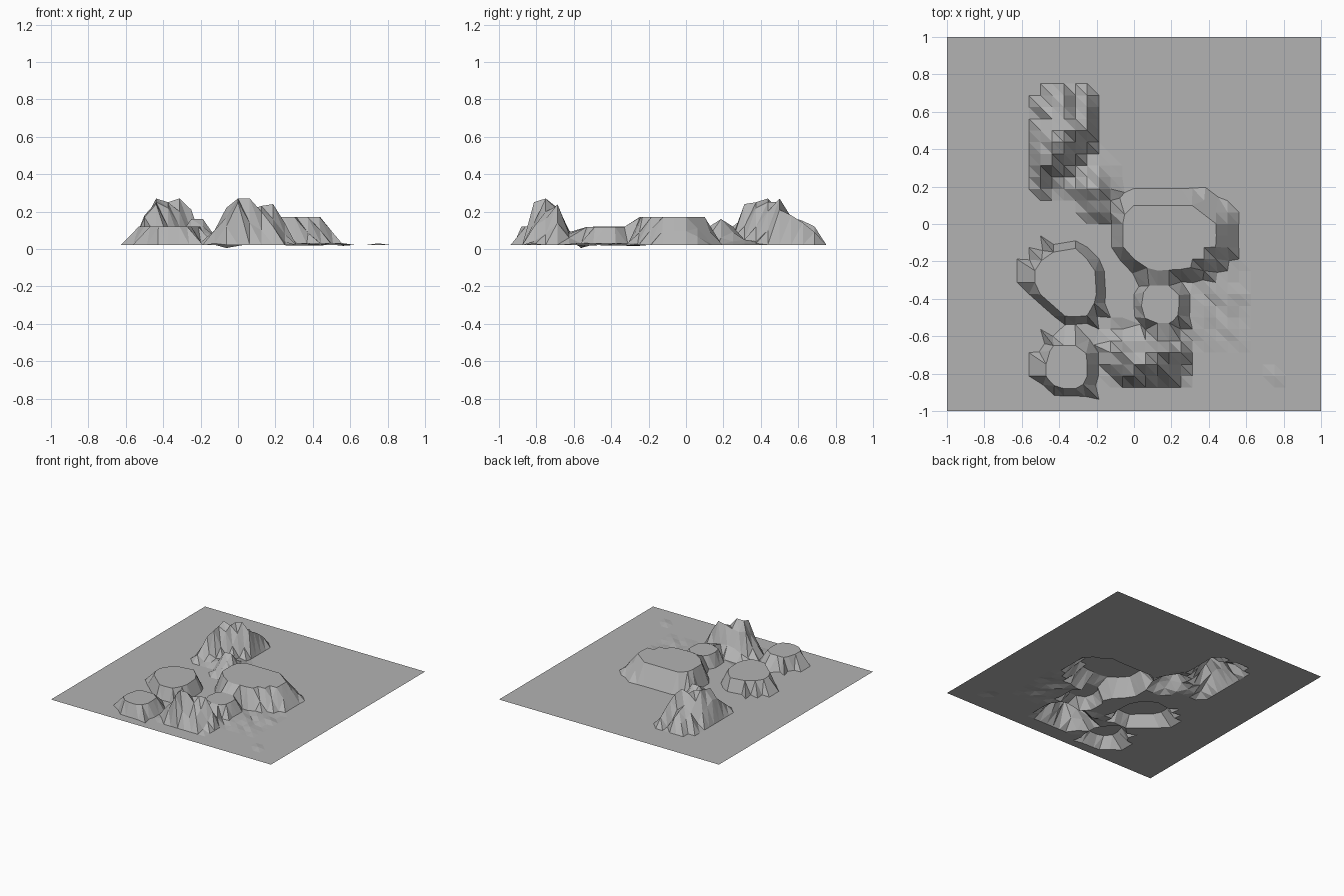
import bpy, bmesh, random
from mathutils import Vector

if "Cube" in bpy.data.objects:
    bpy.data.objects.remove(bpy.data.objects["Cube"])

random.seed(4)
N, S, BASE = 32, 0.0625, 0.022

# flat-topped mesas: rim outline, top height, foot width (basic, extra to +x, extra to +y)
MESAS = [
    ([(0, .1), (.31, .1), (.44, 0), (.44, -.12), (.36, -.2), (.29, -.24), (.1, -.25),
      (.02, -.21), (-.06, -.12), (-.06, .04)], .17, (.06, .06, .03)),
    ([(-.43, -.15), (-.31, -.13), (-.21, -.23), (-.2, -.4), (-.25, -.49), (-.36, -.5),
      (-.53, -.35), (-.53, -.22)], .12, (.04, .01, 0)),
    ([(.08, -.33), (.2, -.33), (.24, -.38), (.24, -.48), (.2, -.53), (.08, -.53),
      (.04, -.48), (.04, -.38)], .118, (.04, .02, 0)),
    ([(-.43, -.65), (-.29, -.65), (-.25, -.7), (-.25, -.83), (-.29, -.88), (-.41, -.88),
      (-.47, -.82), (-.47, -.71)], .12, (.04, .02, .01)),
]

# craggy peaks: first x, first y, height columns in hundredths (south to north)
PEAKS = [
    (-.5, .125, [[2, 7, 12, 17, 18, 15, 13, 6, 10, 2],
                 [2, 3, 7, 24, 25, 27, 20, 13, 10, 9],
                 [2, 4, 5, 12, 22, 25, 25, 17, 15, 12],
                 [2, 7, 6, 5, 12, 20, 27, 12, 6, 3],
                 [10, 16, 12, 5, 4, 10, 21, 18, 14, 9],
                 [12, 16, 9, 5, 3],
                 [7, 6, 4, 3]]),
    (-.25, .0625, [[6], [9], [7], [3]]),
    (-.125, -.8125, [[3, 10, 10, 4],
                     [12, 17, 22, 6],
                     [25, 27, 20, 9],
                     [14, 27, 21, 10],
                     [10, 20, 23, 9],
                     [12, 16, 24, 8],
                     [4, 8, 14, 6]]),
]


def rim_distance(p, rim):
    """Signed distance to a rim (negative inside) and its nearest point."""
    inside, best, near = False, 9, p
    for a, b in zip(rim, rim[1:] + rim[:1]):
        a, b = Vector(a), Vector(b)
        t = max(0, min(1, (p - a).dot(b - a) / (b - a).length_squared))
        q = a.lerp(b, t)
        if (p - q).length < best:
            best, near = (p - q).length, q
        if (a.y > p.y) != (b.y > p.y) and p.x < a.x + (p.y - a.y) * (b.x - a.x) / (b.y - a.y):
            inside = not inside
    return (-best if inside else best), near


heights = {}
for x0, y0, columns in PEAKS:
    for i, col in enumerate(columns):
        for j, h in enumerate(col):
            heights[round((x0 + 1) / S) + i, round((y0 + 1) / S) + j] = max(BASE, h / 100)
peak_cells = set(heights)

# slight roughness on the plain beside the mesas
for i in range(19, 26):
    for j in range(6, 13):
        heights.setdefault((i, j), BASE + random.uniform(-.006, .012))
heights[15, 7] = .005
heights[28, 3] = .03


def ground_point(i, j):
    p = Vector((i * S - 1, j * S - 1))
    z = heights.get((i, j), BASE)
    found = [(*rim_distance(p, rim), top, foot) for rim, top, foot in MESAS]
    d, near, top, foot = min(found, key=lambda f: f[0])
    if abs(d) < S * .53:              # pull the vertex onto the rim
        return near.x, near.y, top
    if d < 0:
        return p.x, p.y, top
    out = (p - near).normalized()
    width = foot[0] + foot[1] * max(0, out.x) + foot[2] * max(0, out.y)
    if d < .13 and (i, j) not in peak_cells:
        if width - .03 < d < width + .048:   # pull the vertex onto the foot line
            p = near + out * width
        elif d < width:
            z = max(z, BASE + (top - BASE) * (1 - d / width))
    return p.x, p.y, z


# terrain sheet
bm = bmesh.new()
v = [[bm.verts.new(ground_point(i, j)) for j in range(N + 1)] for i in range(N + 1)]
for i in range(N):
    for j in range(N):
        a, b, c, d = v[i][j], v[i + 1][j], v[i + 1][j + 1], v[i][j + 1]
        bm.faces.new((a, b, d))
        bm.faces.new((b, c, d))
bmesh.ops.dissolve_degenerate(bm, edges=bm.edges, dist=1e-4)
mesh = bpy.data.meshes.new("terrain")
bm.to_mesh(mesh)
bm.free()
rock = bpy.data.materials.new("rock")
rock.diffuse_color = (.45, .45, .45, 1)
rock.use_nodes = True
rock.node_tree.nodes["Principled BSDF"].inputs["Base Color"].default_value = rock.diffuse_color
mesh.materials.append(rock)
bpy.context.collection.objects.link(bpy.data.objects.new("terrain", mesh))
